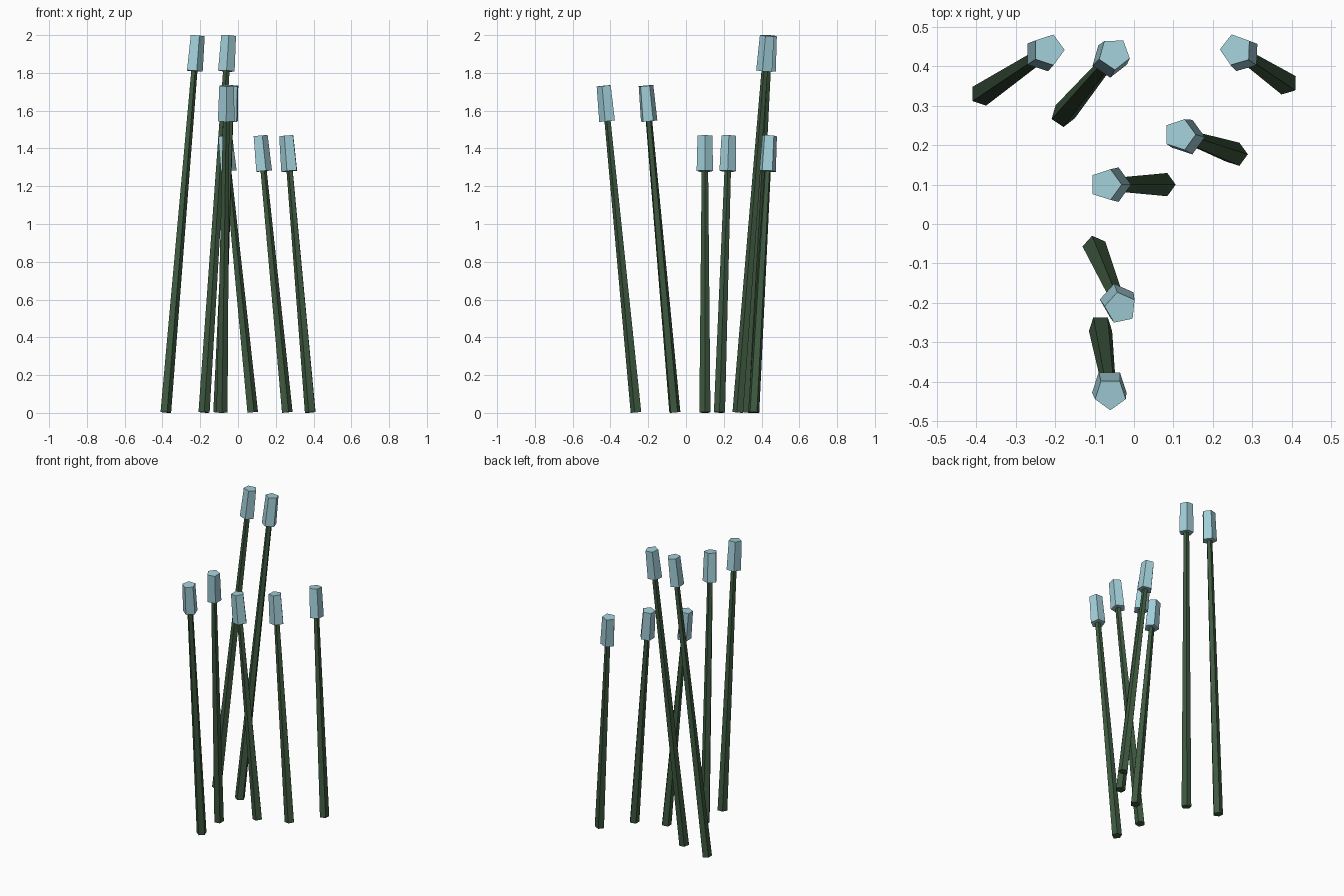
import bpy, math
from mathutils import Vector, Matrix

if "Cube" in bpy.data.objects:
    bpy.data.objects.remove(bpy.data.objects["Cube"])


def material(name, rgb):
    m = bpy.data.materials.new(name)
    m.diffuse_color = (*rgb, 1)
    m.use_nodes = True
    m.node_tree.nodes["Principled BSDF"].inputs["Base Color"].default_value = m.diffuse_color
    return m


GREEN = material("dark_green", (0.048, 0.10, 0.050))
BLUE = material("pale_blue", (0.36, 0.62, 0.69))


def prism(name, a, b, r1, r2, spin, mat):
    """Five-sided tapered rod from a to b, with one corner at the angle spin."""
    d = b - a
    bpy.ops.mesh.primitive_cone_add(vertices=5, radius1=r1, radius2=r2, depth=d.length)
    ob = bpy.context.object
    ob.name = name
    # put the first corner on +x, spin it, then tilt along the rod
    corner = ob.data.vertices[0].co
    turn = math.radians(spin) - math.atan2(corner.y, corner.x)
    tilt = Vector((0, 0, 1)).rotation_difference(d).to_matrix().to_4x4()
    ob.matrix_world = Matrix.Translation((a + b) / 2) @ tilt @ Matrix.Rotation(turn, 4, 'Z')
    ob.data.materials.append(mat)


# base x, base y, tip x, tip y, tip height, spin in degrees
REEDS = [
    (-0.385, 0.330, -0.217, 0.442, 1.997, 0),
    (-0.180, 0.277, -0.050, 0.432, 1.997, 272),
    (0.385, 0.358, 0.259, 0.442, 1.467, 178),
    (0.258, 0.177, 0.116, 0.227, 1.467, 0),
    (0.075, 0.100, -0.072, 0.100, 1.467, 0),
    (-0.100, -0.060, -0.034, -0.213, 1.732, 30),
    (-0.085, -0.262, -0.060, -0.432, 1.732, 270),
]
HEAD = 0.188  # head length

for i, (bx, by, tx, ty, h, spin) in enumerate(REEDS, 1):
    base, tip = Vector((bx, by, 0.003)), Vector((tx, ty, h))
    neck = tip - (tip - base).normalized() * HEAD
    # tapered stalk, ending just inside the head
    prism(f"stem_{i}", base, neck.lerp(tip, 0.05), 0.031, 0.018, spin, GREEN)
    # thick seed head
    prism(f"seed_head_{i}", neck, tip, 0.046, 0.041, spin, BLUE)
